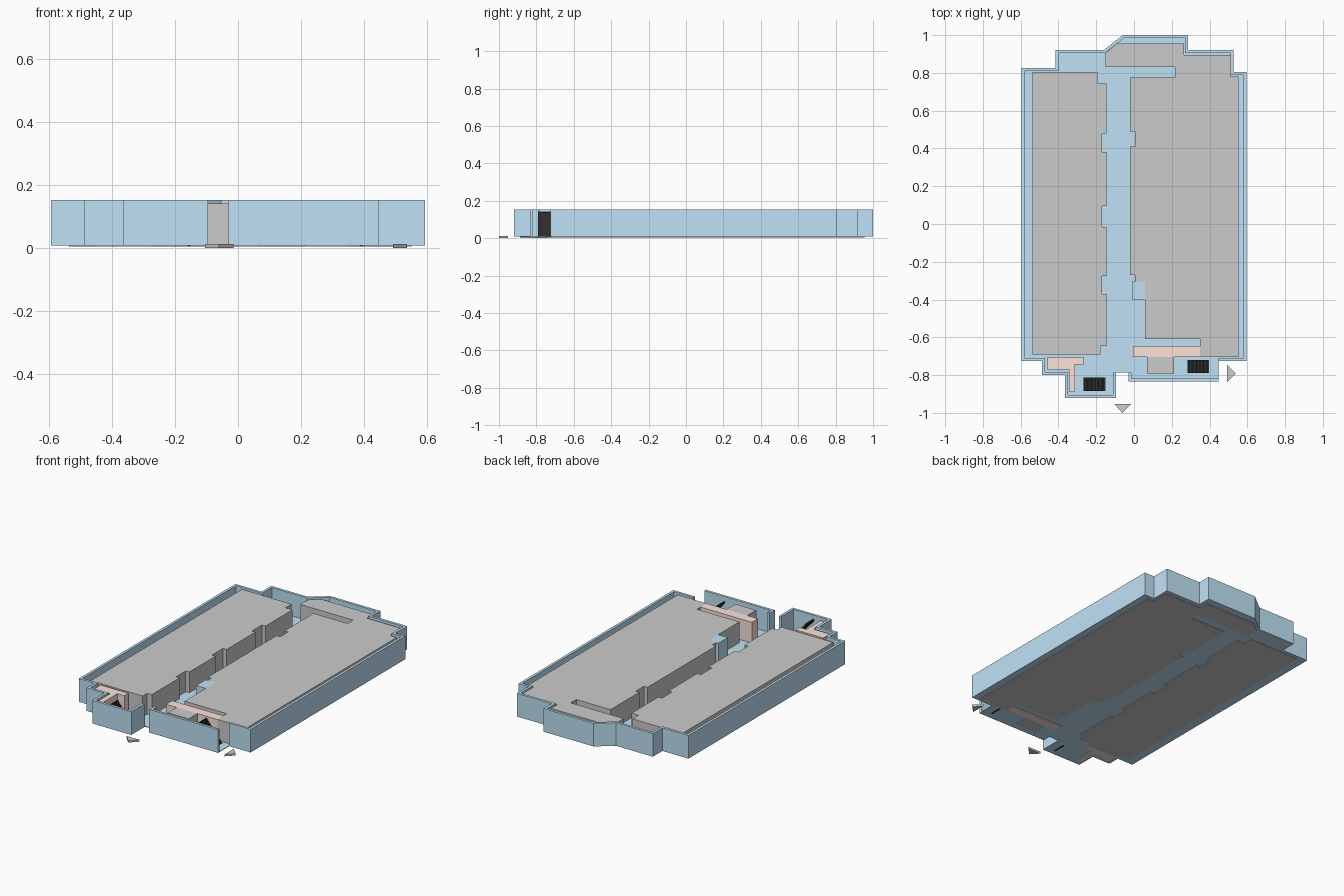
import bpy, bmesh
from mathutils import Vector

if "Cube" in bpy.data.objects:
    bpy.data.objects.remove(bpy.data.objects["Cube"])


def material(name, rgb):
    m = bpy.data.materials.new(name)
    m.diffuse_color = (*rgb, 1)
    m.use_nodes = True
    m.node_tree.nodes["Principled BSDF"].inputs["Base Color"].default_value = m.diffuse_color
    return m


BLUE = material("blue", (0.53, 0.76, 0.92))
PINK = material("pink", (0.98, 0.77, 0.71))
DARK = material("dark", (0.03, 0.03, 0.03))


def prism(name, pts, z0, z1, mat=None):
    """Extrude a flat outline from z0 to z1."""
    bm = bmesh.new()
    face = bm.faces.new([bm.verts.new((x, y, z0)) for x, y in pts])
    top = bmesh.ops.extrude_face_region(bm, geom=[face], use_keep_orig=True)
    verts = [g for g in top["geom"] if isinstance(g, bmesh.types.BMVert)]
    bmesh.ops.translate(bm, verts=verts, vec=(0, 0, z1 - z0))
    bmesh.ops.recalc_face_normals(bm, faces=bm.faces)
    me = bpy.data.meshes.new(name)
    bm.to_mesh(me)
    bm.free()
    if mat:
        me.materials.append(mat)
    ob = bpy.data.objects.new(name, me)
    bpy.context.collection.objects.link(ob)
    return ob


def rect(x0, x1, y0, y1):
    return [(x0, y0), (x1, y0), (x1, y1), (x0, y1)]


def wall(name, path, t=0.016):
    """Wall standing on the right-hand side of an open clockwise path."""
    p = [Vector(q) for q in path]
    d = [(b - a).normalized() for a, b in zip(p, p[1:])]
    n = [Vector((v.y, -v.x)) for v in d]
    inner = []
    for i, q in enumerate(p):
        a, b = n[max(i - 1, 0)], n[min(i, len(n) - 1)]
        inner.append(q + (a + b) * t / (1 + a.dot(b)))
    prism(name, [tuple(q) for q in p + inner[::-1]], 0.008, 0.153, BLUE)


# Outer walls, with the front and side entrances left open
main_path = [(-0.095, -0.785), (-0.095, -0.92), (-0.365, -0.92), (-0.365, -0.80),
             (-0.488, -0.80), (-0.488, -0.725), (-0.595, -0.725), (-0.595, 0.825),
             (-0.415, 0.825), (-0.415, 0.92), (-0.16, 0.92), (-0.06, 1.0),
             (0.285, 1.0), (0.285, 0.92), (0.527, 0.92), (0.527, 0.805),
             (0.595, 0.805), (0.595, -0.725), (0.447, -0.725)]
front_path = [(0.447, -0.835), (-0.03, -0.835), (-0.03, -0.785)]
wall("outer_wall", main_path)
wall("front_wall", front_path)

# Floor slab
prism("floor", main_path + front_path, 0.008, 0.012, BLUE)

# Left block with recesses along the corridor
Z0, Z1 = 0.004, 0.142
left = [(-0.537, 0.805), (-0.193, 0.805), (-0.193, 0.745), (-0.145, 0.745)]
for a, b in ((0.48, 0.38), (0.095, -0.015), (-0.275, -0.37)):
    left += [(-0.145, a), (-0.17, a), (-0.17, b), (-0.145, b)]
left += [(-0.145, -0.645), (-0.177, -0.645), (-0.177, -0.69), (-0.537, -0.69)]
prism("left_units", left, Z0, Z1)

# Right block, wrapping around the back end of the corridor
right = [(-0.15, 0.83), (-0.15, 0.905), (-0.09, 0.955), (0.265, 0.955),
         (0.265, 0.895), (0.51, 0.895), (0.51, 0.78), (0.552, 0.78),
         (0.552, -0.705), (0.35, -0.705), (0.35, -0.61), (0.057, -0.61),
         (0.057, -0.305), (0.005, -0.305), (0.005, -0.27), (-0.02, -0.27),
         (-0.02, 0.41), (0.005, 0.41), (0.005, 0.49), (-0.02, 0.49),
         (-0.02, 0.775), (0.217, 0.775), (0.217, 0.83)]
prism("right_units", right, Z0, Z1)
prism("front_unit", rect(0.068, 0.213, -0.792, -0.705), Z0, Z1)

# Lift shaft
prism("lift_shaft", rect(-0.01, 0.057, -0.40, -0.305), 0.008, Z1, BLUE)

# Pink service rooms
prism("right_service_room", rect(-0.005, 0.35, -0.705, -0.645), Z0, Z1, PINK)
prism("left_service_room",
      [(-0.457, -0.705), (-0.265, -0.705), (-0.265, -0.745), (-0.312, -0.745),
       (-0.312, -0.888), (-0.345, -0.888), (-0.345, -0.77), (-0.457, -0.77)],
      Z0, Z1, PINK)


# Staircases rising towards -x
def stairs(name, x0, x1, y0, y1, steps=16):
    run, rise = (x1 - x0) / steps, 0.136 / steps
    pts = []
    for i in range(steps):
        pts += [(x1 - i * run, 0.004 + i * rise), (x1 - i * run, 0.004 + (i + 1) * rise)]
    pts += [(x0, 0.14), (x0, 0.128), (x1 - run, 0.004)]
    ob = prism(name, pts, y0, y1, DARK)
    for v in ob.data.vertices:
        x, z, y = v.co
        v.co = (x, y, z)
    ob.data.flip_normals()


stairs("left_stairs", -0.267, -0.151, -0.884, -0.812)
stairs("right_stairs", 0.283, 0.397, -0.79, -0.72)

# Entrance arrows
prism("front_arrow", [(-0.105, -0.953), (-0.015, -0.953), (-0.06, -1.0)], 0, 0.012)
prism("side_arrow", [(0.493, -0.745), (0.493, -0.838), (0.538, -0.792)], 0, 0.012)
